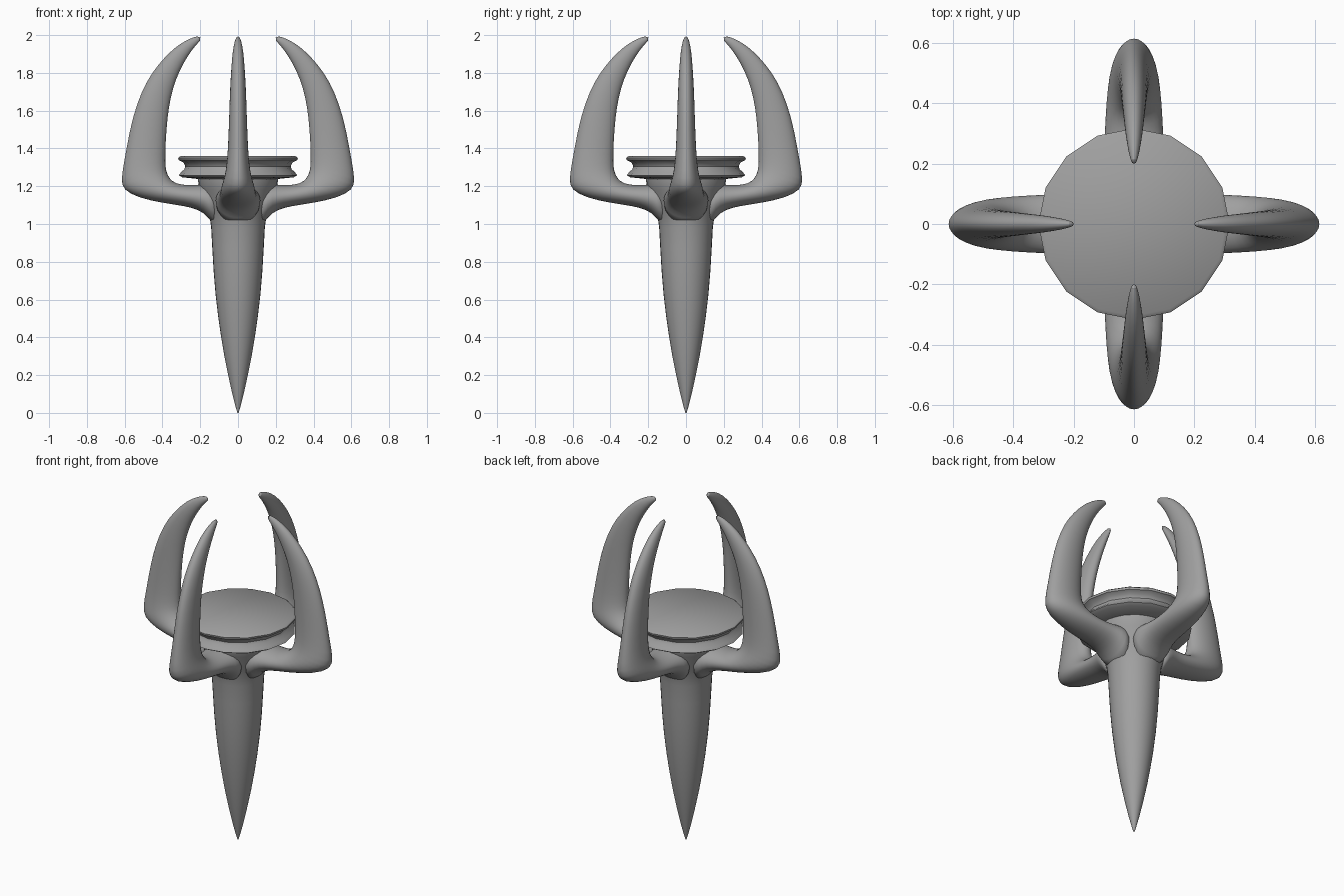
import bpy, bmesh, math
from mathutils import Matrix

if "Cube" in bpy.data.objects:
    bpy.data.objects.remove(bpy.data.objects["Cube"])

stone = bpy.data.materials.new("plain grey")
stone.diffuse_color = (0.35, 0.35, 0.35, 1)
stone.use_nodes = True
stone.node_tree.nodes["Principled BSDF"].inputs["Base Color"].default_value = stone.diffuse_color


def loft(name, rings, closed_tip=True, angle=60, subdiv=0):
    """Skin a list of rings (equal point counts) and cap both ends."""
    bm = bmesh.new()
    vr = [[bm.verts.new(p) for p in r] for r in rings]
    n = len(rings[0])
    for a, b in zip(vr, vr[1:]):
        for i in range(n):
            j = (i + 1) % n
            bm.faces.new((a[i], a[j], b[j], b[i]))
    bm.faces.new(vr[0][::-1])
    bm.faces.new(vr[-1])
    bmesh.ops.recalc_face_normals(bm, faces=bm.faces)
    me = bpy.data.meshes.new(name)
    bm.to_mesh(me)
    bm.free()
    me.materials.append(stone)
    ob = bpy.data.objects.new(name, me)
    bpy.context.collection.objects.link(ob)
    if subdiv:
        ob.modifiers.new("smooth", 'SUBSURF').levels = subdiv
        ob.modifiers["smooth"].render_levels = subdiv
    bpy.ops.object.select_all(action='DESELECT')
    ob.select_set(True)
    bpy.context.view_layer.objects.active = ob
    bpy.ops.object.shade_smooth_by_angle(angle=math.radians(angle))
    return ob


def circle(r, z, n):
    return [(r * math.cos(2 * math.pi * i / n), r * math.sin(2 * math.pi * i / n), z)
            for i in range(n)]


# central spike flaring into the hub: (radius, height)
spike = [(.003, 0), (.012, .03), (.030, .10), (.052, .20), (.072, .30), (.089, .40),
         (.105, .51), (.119, .63), (.129, .75), (.136, .87), (.142, .98), (.149, 1.03),
         (.163, 1.08), (.180, 1.13), (.197, 1.18), (.210, 1.215), (.212, 1.245)]
loft("spike", [circle(r, z, 32) for r, z in spike])

# grooved sixteen-sided plate on the hub
plate = [(.19, 1.232), (.225, 1.240), (.295, 1.247), (.313, 1.258), (.303, 1.272),
         (.284, 1.290), (.279, 1.305), (.288, 1.325), (.314, 1.338), (.317, 1.350),
         (.305, 1.359)]
loft("plate", [circle(r, z, 16) for r, z in plate], angle=40)

# arm and claw: (inner x, inner z, outer x, outer z, half width)
claw = [(.10, 1.235, .10, .95, .12), (.16, 1.215, .16, 1.04, .125),
        (.20, 1.21, .21, 1.075, .108), (.27, 1.205, .28, 1.094, .10),
        (.33, 1.215, .40, 1.11, .096), (.36, 1.24, .53, 1.138, .09),
        (.374, 1.27, .612, 1.18, .08), (.381, 1.30, .622, 1.235, .068),
        (.384, 1.36, .605, 1.33, .057), (.377, 1.50, .575, 1.50, .050),
        (.365, 1.62, .540, 1.63, .046), (.343, 1.72, .490, 1.75, .042),
        (.310, 1.81, .425, 1.845, .036), (.265, 1.89, .340, 1.935, .029),
        (.225, 1.945, .260, 1.982, .019), (.193, 1.976, .203, 1.999, .008)]


def section(x0, z0, x1, z1, w, n=16):
    pts = []
    for i in range(n):
        a = 2 * math.pi * i / n
        t = .5 - .5 * math.cos(a)
        pts.append((x0 + (x1 - x0) * t, w * math.sin(a), z0 + (z1 - z0) * t))
    return pts


for k, side in enumerate(("right", "back", "left", "front")):
    ob = loft(side + "_claw", [section(*s) for s in claw], subdiv=1)
    ob.data.transform(Matrix.Rotation(k * math.pi / 2, 4, 'Z'))
